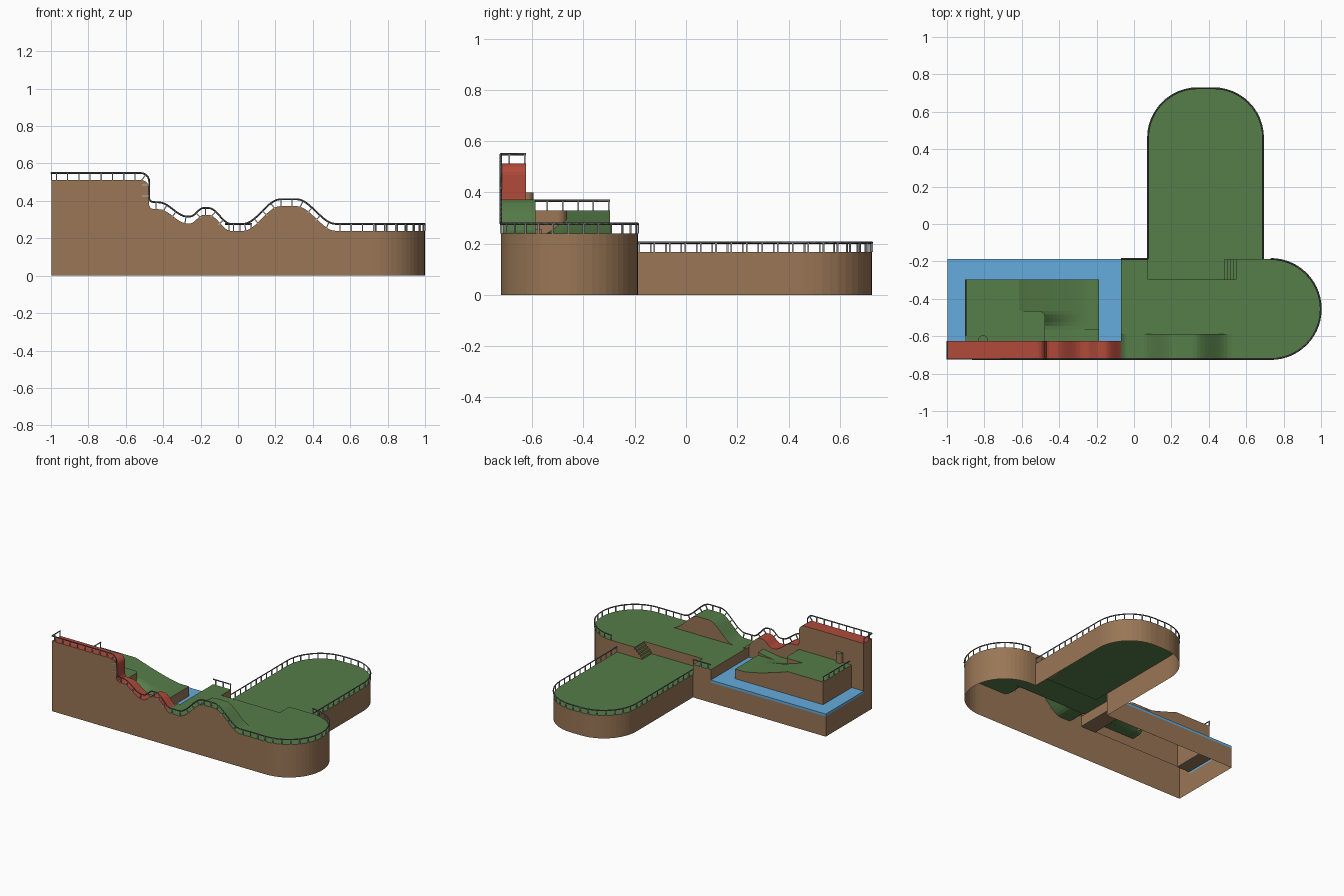
import bpy, bmesh, math
from math import cos, sin, radians
from mathutils import Vector

cube = bpy.data.objects.get("Cube")
if cube:
    bpy.data.objects.remove(cube)


def material(name, rgb):
    m = bpy.data.materials.new(name)
    m.use_nodes = True
    m.diffuse_color = (*rgb, 1)
    m.node_tree.nodes["Principled BSDF"].inputs["Base Color"].default_value = (*rgb, 1)
    return m


GREEN = material("grass green", (.094, .205, .067))
BROWN = material("earth brown", (.32, .182, .092))
RED = material("brick red", (.44, .07, .043))
BLUE = material("water blue", (.13, .41, .72))
DARK = material("dark rail", (.12, .12, .125))
GREY = material("post grey", (.45, .45, .45))


def link(name, me, *mats):
    ob = bpy.data.objects.new(name, me)
    bpy.context.collection.objects.link(ob)
    for m in mats:
        me.materials.append(m)


def sheet(name, faces, mat):
    """Mesh from a list of faces, each a list of points."""
    bm = bmesh.new()
    for f in faces:
        bm.faces.new([bm.verts.new(p) for p in f])
    bmesh.ops.remove_doubles(bm, verts=bm.verts, dist=1e-5)
    me = bpy.data.meshes.new(name)
    bm.to_mesh(me)
    bm.free()
    link(name, me, mat)


def flat(name, outline, z, mat):
    sheet(name, [[(x, y, z) for x, y in outline]], mat)


def wall(name, path, bottom, mat=BROWN):
    """Vertical wall below a 3D path, outside on the right hand."""
    faces = []
    for a, b in zip(path, path[1:]):
        if math.hypot(b[0] - a[0], b[1] - a[1]) > 1e-4:
            faces.append([(a[0], a[1], bottom), (b[0], b[1], bottom), b, a])
    sheet(name, faces, mat)


def at(points, z):
    return [(x, y, z) for x, y in points]


def arc(cx, cy, r, a0, a1, n=12):
    return [(cx + r * cos(radians(a0 + (a1 - a0) * i / n)),
             cy + r * sin(radians(a0 + (a1 - a0) * i / n))) for i in range(n + 1)]


def smooth(t):
    t = min(max(t, 0), 1)
    return t * t * (3 - 2 * t)


def box(bm, base, ax, ay, az):
    """Box on a base point: half widths ax and ay, full height az."""
    v = [bm.verts.new(base + ax * i + ay * j + az * k) for k in (0, 1)
         for i, j in ((-1, -1), (1, -1), (1, 1), (-1, 1))]
    for f in ((3, 2, 1, 0), (4, 5, 6, 7), (0, 1, 5, 4), (1, 2, 6, 5), (2, 3, 7, 6), (3, 0, 4, 7)):
        bm.faces.new([v[i] for i in f])


def railing(name, path, gap=.06, h=.037):
    """Top rail above a path, with posts square to the rail."""
    rail = [Vector(p) + Vector((0, 0, h)) for p in path]
    cu = bpy.data.curves.new(name + "_rail", 'CURVE')
    cu.dimensions = '3D'
    cu.bevel_depth = .0048
    cu.bevel_resolution = 0
    cu.use_fill_caps = True
    sp = cu.splines.new('POLY')
    sp.points.add(len(rail) - 1)
    for p, q in zip(sp.points, rail):
        p.co = (*q, 1)
    link(name + "_rail", cu, DARK)
    bm = bmesh.new()
    left, w = .004, .003
    for a, b in zip(rail, rail[1:]):
        d = (b - a).length
        t = (b - a).normalized()
        side = Vector((t.y, -t.x, 0)) if abs(t.z) < .99 else Vector((0, -1, 0))
        side.normalize()
        up = side.cross(t)
        while left <= d:
            box(bm, a + t * left - up * h, t * w, side * w, up * h)
            left += gap
        left -= d
    me = bpy.data.meshes.new(name + "_posts")
    bm.to_mesh(me)
    bm.free()
    link(name + "_posts", me, GREY)


# Main levels and lines
FRONT, BACK, RIDGE, HUMP = -.722, -.187, -.625, -.587
DECK, LOW, WATER, SPLIT = .24, .167, .165, -.07
HIGH, YARD = .33, .235

# Wavy front skyline: steep drop, then rolling bumps
profile = [(-.998, .512), (-.52, .512)] + arc(-.52, .467, .045, 90, 0, 6)[1:]
profile += [(-.475, .375), (-.468, .362), (-.455, .357)]
keys = [(-.42, .355), (-.275, .28), (-.255, .28), (-.185, .325), (-.155, .325),
        (-.04, DECK), (.03, DECK), (.225, .372), (.315, .372), (.52, DECK)]
for (x0, z0), (x1, z1) in zip(keys, keys[1:]):
    xs = sorted({x0 + (x1 - x0) * i / 10 for i in range(10)} | ({SPLIT} if x0 < SPLIT < x1 else set()))
    profile += [(x, z0 + (z1 - z0) * smooth((x - x0) / (x1 - x0))) for x in xs]
profile.append((.52, DECK))
ridge_line = [p for p in profile if p[0] <= SPLIT]
hump_line = [p for p in profile if p[0] >= SPLIT]


def ribbon(name, line, y0, y1, mat):
    sheet(name, [[(a[0], y0, a[1]), (b[0], y0, b[1]), (b[0], y1, b[1]), (a[0], y1, a[1])]
                 for a, b in zip(line, line[1:])], mat)


ribbon("ridge_top", ridge_line, FRONT, RIDGE, RED)
ribbon("hump_top", hump_line, FRONT, HUMP, GREEN)
wall("ridge_back_wall", [(x, RIDGE, z) for x, z in reversed(ridge_line)], WATER)
wall("hump_back_wall", [(x, HUMP, z) for x, z in reversed(hump_line)], DECK - .002)

# Upper deck with round end and a notch for the lower deck
end = arc(.731, (FRONT + BACK) / 2, (BACK - FRONT) / 2, -90, 90, 28)
notch = [(.545, BACK), (.545, -.297), (.075, -.297), (.075, BACK)]
flat("upper_deck", [(SPLIT, HUMP), (.52, HUMP), (.52, FRONT)] + end + notch + [(SPLIT, BACK)], DECK, GREEN)
outer = [(x, FRONT, z) for x, z in profile] + at(end, DECK)
wall("front_wall", outer + [(.69, BACK, DECK)], 0)
wall("notch_wall", at([(.69, BACK)] + notch, DECK), LOW)
wall("deck_back_wall", at([(.075, BACK), (SPLIT, BACK)], DECK), 0)
wall("deck_pool_wall", at([(SPLIT, BACK), (SPLIT, RIDGE)], DECK), WATER)

# Lower deck, rounded at the back
lobe = [(.69, BACK)] + arc(.425, .461, .265, 0, 90) + arc(.34, .461, .265, 90, 180) + [(.075, BACK)]
flat("lower_deck", [(.075, -.297), (.545, -.297), (.545, BACK)] + lobe, LOW, GREEN)
wall("lower_deck_wall", at(lobe, LOW), 0)

# Stairs between the decks
bm = bmesh.new()
for i in range(4):
    box(bm, Vector((.4925 + .015 * i, (BACK - .297) / 2, LOW)), Vector((.0075, 0, 0)),
        Vector((0, (BACK + .297) / 2, 0)), Vector((0, 0, (DECK - LOW) * (i + 1) / 5)))
stairs = bpy.data.meshes.new("stairs")
bm.to_mesh(stairs)
bm.free()
link("stairs", stairs, BROWN, GREEN)
for p in stairs.polygons:
    p.material_index = int(p.normal.z > .5)

# Pool: water ring around the island, earth floor under it, blue rim over earth walls
X0, X1, Y1 = -.9, -.187, -.297
ring = [(-.998, RIDGE), (X0, RIDGE), (X0, Y1), (X1, Y1), (X1, RIDGE),
        (SPLIT, RIDGE), (SPLIT, BACK), (-.998, BACK)]
flat("water", ring, WATER, BLUE)
flat("pool_floor", ring[::-1], WATER - .004, BROWN)
pool_edge = [(SPLIT, BACK), (-.998, BACK), (-.998, RIDGE)]
wall("water_rim", at(pool_edge, WATER), WATER - .018, BLUE)
wall("pool_wall", at(pool_edge, WATER - .018), 0)
wall("ridge_end_wall", at([(-.998, RIDGE), (-.998, FRONT)], .512), 0)
wall("ridge_end_base", at([(-.998, RIDGE), (-.998, FRONT)], WATER), 0)

# Island: plateau, ramp and low yard
bend = [(-.475, RIDGE)] + arc(-.51, -.5, .035, 0, 90, 8) + [(-.615, -.465)]
flat("island_plateau", [(X0, RIDGE)] + bend + [(-.615, Y1), (X0, Y1)], HIGH, GREEN)
wall("plateau_wall", at(bend, HIGH), YARD - .001)


def ground(x, y):
    fall = max(0, 1 - (x + .615) / .36) ** 1.3
    return YARD + (HIGH - YARD) * fall * smooth((y + .56) / .095)


def ground_grid(name, x0, x1, y0, y1, n=16, m=8):
    def pt(i, j):
        x, y = x0 + (x1 - x0) * i / n, y0 + (y1 - y0) * j / m
        return (x, y, ground(x, y))
    sheet(name, [[pt(i, j), pt(i + 1, j), pt(i + 1, j + 1), pt(i, j + 1)]
                 for i in range(n) for j in range(m)], GREEN)


ground_grid("island_ramp", -.615, X1, -.465, Y1)
ground_grid("island_yard", -.515, X1, RIDGE, -.465)
slope = [X1 + (-.615 - X1) * i / 16 for i in range(17)]
wall("island_wall", [(X1, RIDGE, YARD)] + [(x, Y1, ground(x, Y1)) for x in slope]
     + [(X0, Y1, HIGH), (X0, RIDGE, HIGH)], WATER)

# Small wedge in the yard corner
wedge = [(-.32, YARD), (-.25, .245), (X1, .256)]
ribbon("wedge_top", wedge, RIDGE, -.562, GREEN)
wall("wedge_wall", [(X1, RIDGE, .256)] + [(x, -.562, z) for x, z in reversed(wedge)], YARD - .001)

# Stump on the plateau
stump = arc(-.807, -.62, .025, 0, 360, 16)
wall("stump", at(stump, .4), HIGH)
flat("stump_top", stump[:-1], .4, GREEN)

# Railings
railing("front_railing", [(-.998, RIDGE, .512)] + outer)
railing("lower_railing", at(lobe, LOW))
railing("deck_back_railing", at([(.075, BACK), (SPLIT, BACK)], DECK))
railing("island_railing", at([(X0, Y1), (X0, -.6)], HIGH))

# Smooth the curved surfaces, keeping edges sharp
for ob in bpy.context.view_layer.objects:
    ob.select_set(ob.type == 'MESH' and not ob.name.endswith("_posts"))
    if ob.select_get():
        bpy.context.view_layer.objects.active = ob
bpy.ops.object.shade_smooth_by_angle(angle=radians(35))
